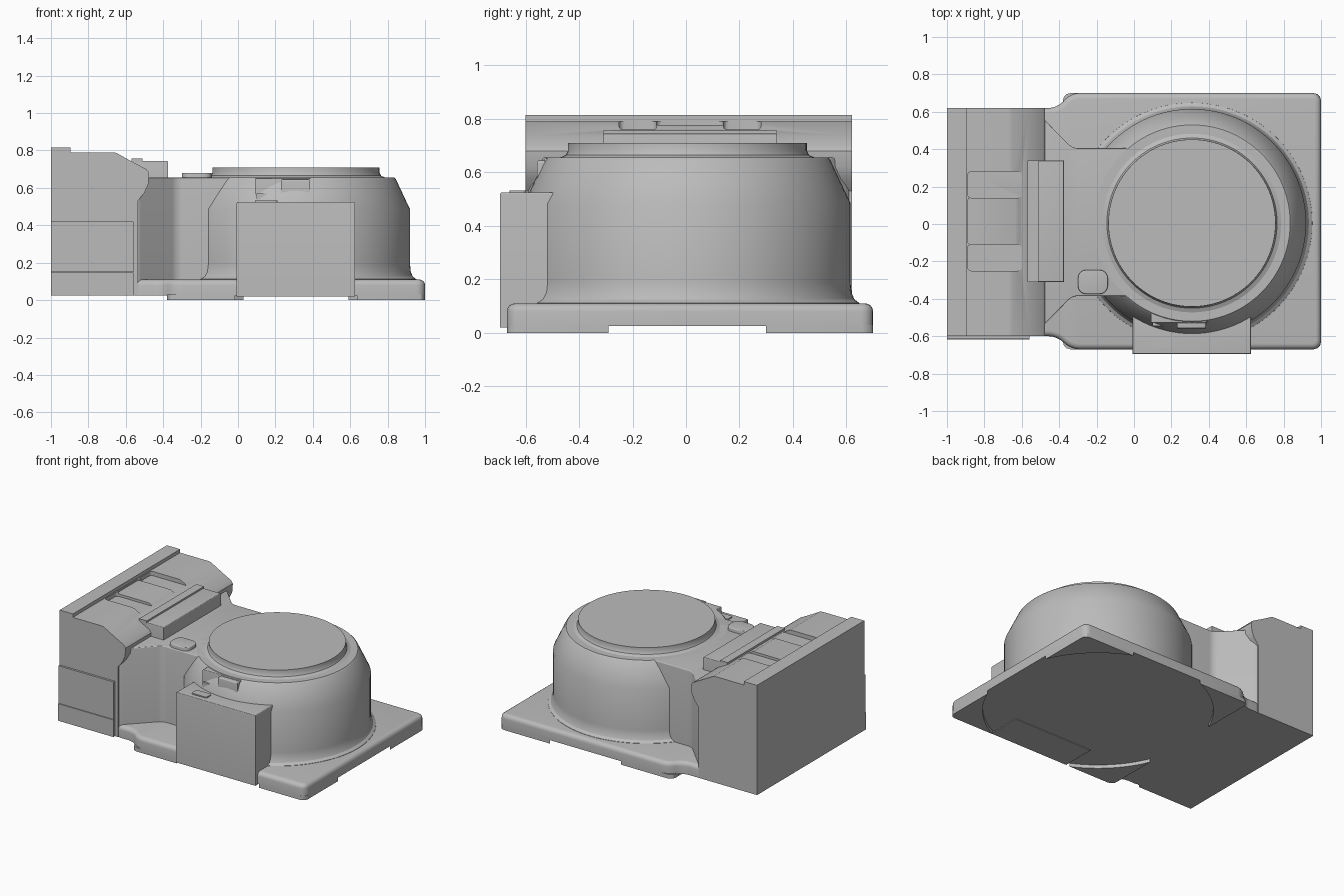
import bpy, bmesh, math
from mathutils import Vector

if "Cube" in bpy.data.objects:
    bpy.data.objects.remove(bpy.data.objects["Cube"], do_unlink=True)

GREY = (0.5, 0.5, 0.5)
mat = bpy.data.materials.new("cast grey")
mat.use_nodes = True
mat.diffuse_color = (*GREY, 1)
mat.node_tree.nodes["Principled BSDF"].inputs["Base Color"].default_value = (*GREY, 1)

CX, CY = 0.31, 0.005      # dome axis


def finish(name, bm):
    bmesh.ops.recalc_face_normals(bm, faces=bm.faces)
    mesh = bpy.data.meshes.new(name)
    bm.to_mesh(mesh)
    bm.free()
    mesh.materials.append(mat)
    ob = bpy.data.objects.new(name, mesh)
    bpy.context.collection.objects.link(ob)
    return ob


def bevel(bm, edges, width, seg=4):
    bmesh.ops.bevel(bm, geom=edges, offset=width, segments=seg, profile=0.5,
                    affect='EDGES', clamp_overlap=True)


def prism(name, pts, lo, hi, corner=0, top=0, axis='z'):
    """Extrude an outline along z (or an xz outline along y), rounding corners and top rim."""
    bm = bmesh.new()
    place = (lambda p, t: (p[0], p[1], t)) if axis == 'z' else (lambda p, t: (p[0], t, p[1]))
    face = bm.faces.new([bm.verts.new(place(p, lo)) for p in pts])
    step = Vector((0, 0, hi - lo)) if axis == 'z' else Vector((0, hi - lo, 0))
    new = bmesh.ops.extrude_face_region(bm, geom=[face])["geom"]
    bmesh.ops.translate(bm, vec=step, verts=[v for v in new if isinstance(v, bmesh.types.BMVert)])
    if face.is_valid is False or len(bm.faces) < len(pts) + 2:
        bm.faces.new([v for v in face.verts])
    if corner:
        bevel(bm, [e for e in bm.edges if abs(e.verts[0].co.z - e.verts[1].co.z) > 1e-4], corner)
    if top:
        bevel(bm, [e for e in bm.edges if min(v.co.z for v in e.verts) > hi - 1e-4], top)
    return finish(name, bm)


def box(name, x, y, z, corner=0, top=0):
    pts = [(x[0], y[0]), (x[1], y[0]), (x[1], y[1]), (x[0], y[1])]
    return prism(name, pts, z[0], z[1], corner, top)


def lathe(name, profile, steps=96):
    bm = bmesh.new()
    verts = [bm.verts.new((CX + r, CY, z)) for r, z in profile]
    edges = [bm.edges.new(pair) for pair in zip(verts, verts[1:])]
    bmesh.ops.spin(bm, geom=verts + edges, cent=(CX, CY, 0), axis=(0, 0, 1),
                   angle=math.tau, steps=steps)
    bmesh.ops.remove_doubles(bm, verts=bm.verts, dist=1e-4)
    return finish(name, bm)


# Base plate with stepped sides and rounded rim
prism("base_plate", [(-.56, -.6), (-.41, -.6), (-.34, -.67), (1, -.67), (1, .7),
                     (-.34, .7), (-.41, .62), (-.56, .62)], .025, .11, .045, .03)

# Four corner feet, each hollowed by a circle about the dome axis
RAD = 0.75
for side, X in (("left", 1.0), ("right", -.38)):
    for end, Y in (("front", -.67), ("back", .7)):
        sx, sy = math.copysign(1, X), math.copysign(1, Y)
        a0 = math.acos(abs(X - CX) / RAD)
        a1 = math.asin(abs(Y - CY) / RAD)
        arc = []
        for i in range(13):
            a = a0 + (a1 - a0) * i / 12
            arc.append((CX + sx * RAD * math.cos(a), CY + sy * RAD * math.sin(a)))
        rim = [(X - sx * .04 * (1 - math.cos(t)), Y - sy * .04 * (1 - math.sin(t)))
               for t in (math.pi / 2, math.pi / 3, math.pi / 6, 0)]
        prism(f"{end}_{side}_foot", arc + rim, 0, .03)

# Round housing with a raised cap
lathe("round_housing", [(0, .1), (.645, .1), (.643, .112), (.625, .125), (.614, .15), (.61, .19),
                        (.61, .485), (.535, .645), (.525, .655), (.475, .655)])
lathe("top_cap", [(.49, .65), (.475, .656), (.455, .665), (.447, .68), (.447, .71), (0, .71)])

# Neck joining the housing to the terminal body
prism("neck", [(-.6, -.6), (-.54, -.6), (-.33, -.385), (.3, -.385), (.3, .405),
               (-.33, .405), (-.54, .62), (-.6, .62)], .03, .655, .04, .06)

# Terminal body
body = prism("terminal_body", [(-1, .025), (-.535, .025), (-.535, .53), (-.5, .575), (-.48, .62),
                               (-.475, .68), (-.49, .7), (-.56, .737), (-.65, .787), (-.67, .79),
                               (-.895, .79), (-.895, .815), (-1, .815)], -.6, .62, axis='y')

# Pockets cut in the sloping top
for y0, y1, z in ((-.25, -.11, .76), (.14, .28, .76), (-.111, .141, .778)):
    cutter = box("pocket_cutter", (-.89, -.6), (y0, y1), (z, .9), .02)
    cutter.hide_render = True
    mod = body.modifiers.new("pocket", 'BOOLEAN')
    mod.object = cutter
    mod.operation = 'DIFFERENCE'
    mod.solver = 'EXACT'
    bpy.context.view_layer.objects.active = body
    bpy.ops.object.modifier_apply(modifier=mod.name)
    bpy.data.objects.remove(cutter, do_unlink=True)

# Front panels on the terminal body
box("upper_side_panel", (-1, -.56), (-.615, -.59), (.15, .42))
box("lower_side_panel", (-1, -.56), (-.618, -.59), (.025, .148))

# Bridge block between body and housing
box("bridge_block", (-.56, -.375), (-.31, .34), (.6, .745), 0, .006)
box("bridge_ridge", (-.57, -.51), (-.31, .34), (.6, .757))

# Rounded boss on the neck
box("neck_boss", (-.3, -.14), (-.375, -.245), (.55, .68), .045, .006)

# Front connector box, its key tab and the latch on the shoulder
box("connector_box", (-.007, .625), (-.695, -.45), (.02, .525), 0, .006)
box("key_tab", (.09, .21), (-.66, -.6), (.5, .533), .012)
box("latch_base", (.09, .39), (-.53, -.4), (.52, .652), 0, .006)
box("latch_hook", (.23, .385), (-.558, -.45), (.55, .645), 0, .01)
box("latch_stem", (.1, .2), (-.545, -.45), (.53, .57))

# Smooth shading with sharp edges kept
bpy.ops.object.select_all(action='DESELECT')
for ob in bpy.context.collection.objects:
    if ob.type == 'MESH' and ob.data.materials and ob.data.materials[0] == mat:
        ob.select_set(True)
        bpy.context.view_layer.objects.active = ob
bpy.ops.object.shade_smooth_by_angle(angle=math.radians(30))
